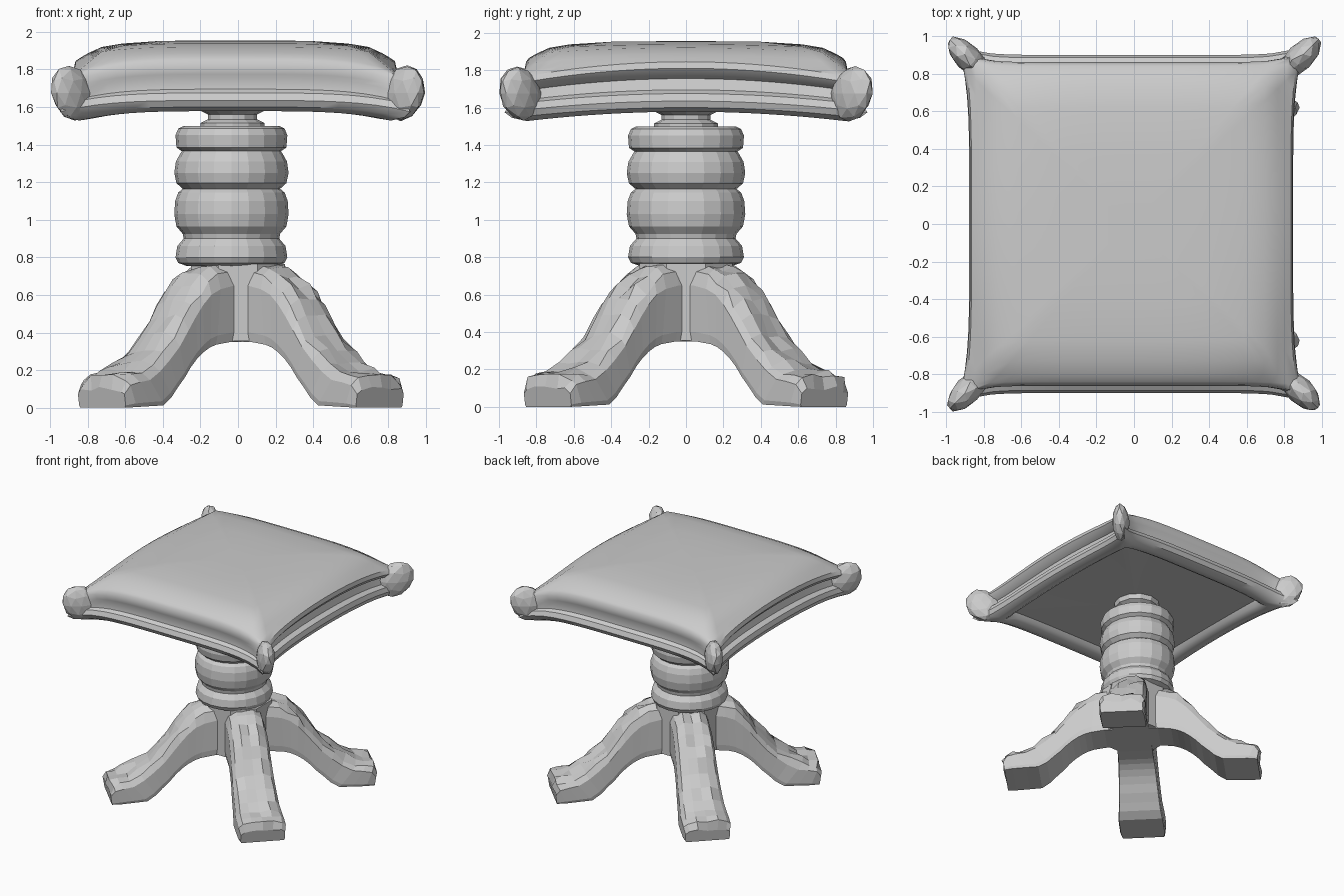
import bpy, bmesh, math, random
from mathutils import Vector, Matrix

if "Cube" in bpy.data.objects:
    bpy.data.objects.remove(bpy.data.objects["Cube"])

random.seed(4)


def finish(name, bm, smooth=None):
    bmesh.ops.recalc_face_normals(bm, faces=bm.faces)
    me = bpy.data.meshes.new(name)
    bm.to_mesh(me)
    bm.free()
    ob = bpy.data.objects.new(name, me)
    bpy.context.collection.objects.link(ob)
    if smooth:
        bpy.ops.object.select_all(action='DESELECT')
        ob.select_set(True)
        bpy.context.view_layer.objects.active = ob
        bpy.ops.object.shade_smooth_by_angle(angle=math.radians(smooth))
    return ob


def loft(name, rings, smooth=None):
    """Skin a list of closed point rings and cap both ends."""
    bm = bmesh.new()
    vs = [[bm.verts.new(p) for p in ring] for ring in rings]
    n = len(vs[0])
    for a, b in zip(vs, vs[1:]):
        for i in range(n):
            j = (i + 1) % n
            bm.faces.new((a[i], a[j], b[j], b[i]))
    bm.faces.new(vs[0])
    bm.faces.new(vs[-1])
    return finish(name, bm, smooth)


def lathe(name, profile, sides, cx=0, sx=1, turn=0, smooth=None):
    rings = []
    for r, z in profile:
        angs = [2 * math.pi * (i + turn) / sides for i in range(sides)]
        rings.append([(cx + sx * r * math.cos(a), r * math.sin(a), z) for a in angs])
    return loft(name, rings, smooth)


def pillow_ring(hx, hy, z, flare, drop, n=20):
    """Square loop; left/right sides curve gently, front/back only near corners."""
    pts = []
    for k in range(4):
        for i in range(n):
            u = -1 + 2 * i / n
            t = abs(u)
            out = flare * t ** (5 if k % 2 == 0 else 10)
            x, y = ((hx + out, u * (hy + flare)), (-u * (hx + flare), hy + out),
                    (-hx - out, -u * (hy + flare)), (u * (hx + flare), -hy - out))[k]
            pts.append((x - 0.015, y, z - drop * t ** (2 if k % 2 == 0 else 4)))
    return pts


# Padded seat with rolled rails and a groove around the edge
seat_profile = [  # half x, half y, z, corner flare, corner drop
    (.10, .10, 1.625, 0, 0), (.70, .72, 1.625, 0, .01),
    (.72, .74, 1.60, 0, .03), (.755, .775, 1.58, 0, .04),
    (.81, .83, 1.578, .02, .05), (.85, .88, 1.60, .05, .055),
    (.862, .90, 1.635, .07, .06), (.85, .885, 1.675, .06, .06),
    (.81, .855, 1.695, .05, .06), (.795, .85, 1.755, .05, .07),
    (.83, .86, 1.775, .06, .08), (.858, .862, 1.81, .06, .085),
    (.85, .855, 1.845, .04, .085), (.82, .84, 1.865, .01, .07),
    (.78, .80, 1.888, 0, .05),
    (.71, .73, 1.92, 0, .025), (.60, .62, 1.938, 0, .012),
    (.40, .40, 1.952, 0, 0), (.12, .12, 1.955, 0, 0)]
loft("seat", [pillow_ring(*p) for p in seat_profile], 35)

# Lumpy corner knobs, drawn out along the diagonals and leaning outwards
for sx in (-1, 1):
    for sy in (-1, 1):
        bm = bmesh.new()
        bmesh.ops.create_icosphere(bm, subdivisions=2, radius=1)
        rot = Matrix.Rotation(math.atan2(sy, sx), 4, 'Z')
        for v in bm.verts:
            v.co = Vector((v.co.x * .14 + v.co.z * .025, v.co.y * .072, v.co.z * .148))
            v.co *= random.uniform(.95, 1.03)
            v.co = rot @ v.co + Vector((sx * .884, sy * .886, 1.675))
        finish("corner_knob", bm)

# Turned pedestal: stacked rounded rings
lathe("pedestal", [
    (.25, .755), (.295, .77), (.31, .80), (.30, .86), (.265, .90), (.27, .925),
    (.305, .965), (.317, 1.03), (.312, 1.10), (.295, 1.145), (.27, 1.165),
    (.305, 1.195), (.317, 1.25), (.308, 1.31), (.285, 1.35), (.275, 1.365),
    (.305, 1.385), (.31, 1.45), (.295, 1.485), (.265, 1.50)],
    20, cx=-.035, sx=.96)

# Neck under the seat
lathe("neck", [(.17, 1.49), (.17, 1.515), (.13, 1.535), (.13, 1.56),
               (.18, 1.585), (.19, 1.635)], 12, cx=-.03)

# Central block between the legs
lathe("leg_hub", [(.27, .355), (.27, .765)], 8, turn=.5)

# Four diagonal scroll legs: top r, top z, bottom r, bottom z, half width
stations = [
    (.00, .765, .00, .35, .15), (.20, .765, .22, .35, .15),
    (.29, .745, .33, .335, .15), (.37, .71, .38, .32, .152),
    (.44, .645, .43, .295, .155), (.50, .57, .48, .26, .157),
    (.56, .49, .53, .215, .16), (.64, .39, .58, .16, .165),
    (.73, .31, .64, .105, .17), (.82, .245, .69, .055, .175),
    (.91, .20, .76, .012, .185), (.98, .185, .86, .008, .187),
    (1.035, .165, .97, .003, .187), (1.055, .10, 1.04, .0, .175)]
section = [  # across, share of the height
    (-.96, 0), (.96, 0), (1, .12), (1, .72), (.84, .90), (.45, 1.0),
    (0, .98), (-.45, 1.0), (-.84, .90), (-1, .72), (-1, .12)]
for k, name in enumerate(("back_right_leg", "back_left_leg",
                          "front_left_leg", "front_right_leg")):
    rot = Matrix.Rotation(math.pi / 4 + k * math.pi / 2, 3, 'Z')
    rings = []
    for rt, zt, rb, zb, h in stations:
        ring = []
        for w, f in section:
            j = random.uniform(-.014, .014) if f > .8 and rt > .25 else 0
            p = Vector((rb + (rt - rb) * f + j, w * h, zb + (zt - zb) * f + j))
            ring.append(rot @ p + Vector((.015, 0, 0)))
        rings.append(ring)
    loft(name, rings)
